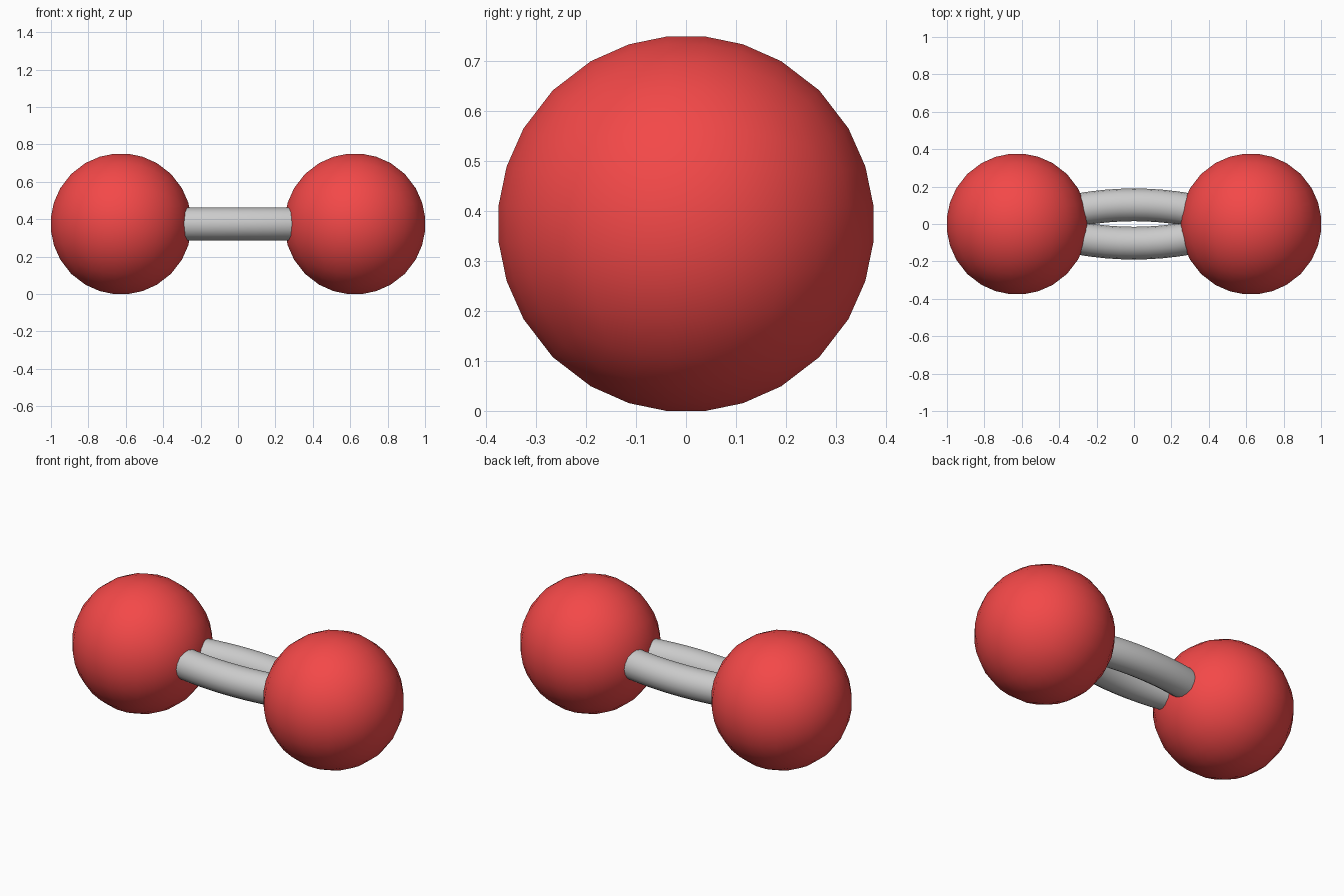
import bpy, bmesh
from math import sqrt

if "Cube" in bpy.data.objects:
    bpy.data.objects.remove(bpy.data.objects["Cube"])

R = 0.3788          # sphere radius (facet extents come to 0.375)
CX, CZ = 0.625, 0.375

red = bpy.data.materials.new("red")
red.diffuse_color = (0.9, 0.065, 0.065, 1)
red.use_nodes = True
red.node_tree.nodes["Principled BSDF"].inputs["Base Color"].default_value = red.diffuse_color


def smooth(obj):
    bpy.ops.object.select_all(action='DESELECT')
    obj.select_set(True)
    bpy.context.view_layer.objects.active = obj
    bpy.ops.object.shade_smooth_by_angle()


# Round atom: a cube of 7 x 7 quads per side, inflated to a sphere
def atom(name, x):
    bm = bmesh.new()
    bmesh.ops.create_cube(bm, size=2)
    bmesh.ops.subdivide_edges(bm, edges=bm.edges[:], cuts=6, use_grid_fill=True)
    for v in bm.verts:
        a, b, c = (k * k for k in v.co)
        v.co.x *= R * sqrt(1 - b / 2 - c / 2 + b * c / 3)
        v.co.y *= R * sqrt(1 - a / 2 - c / 2 + a * c / 3)
        v.co.z *= R * sqrt(1 - a / 2 - b / 2 + a * b / 3)
    me = bpy.data.meshes.new(name)
    bm.to_mesh(me)
    bm.free()
    me.materials.append(red)
    obj = bpy.data.objects.new(name, me)
    obj.location = (x, 0, CZ)
    bpy.context.collection.objects.link(obj)
    smooth(obj)


# Bowed tube joining the two atoms
def bond(name, side):
    cu = bpy.data.curves.new(name, 'CURVE')
    cu.dimensions = '3D'
    cu.bevel_depth = 0.0875
    cu.bevel_resolution = 6
    cu.use_fill_caps = True
    n = 12
    sp = cu.splines.new('POLY')
    sp.points.add(n)
    for i, p in enumerate(sp.points):
        x = -0.45 + 0.9 * i / n
        p.co = (x, side * (0.1025 - 0.3 * x * x), CZ, 1)
    obj = bpy.data.objects.new(name, cu)
    bpy.context.collection.objects.link(obj)
    bpy.ops.object.select_all(action='DESELECT')
    obj.select_set(True)
    bpy.context.view_layer.objects.active = obj
    bpy.ops.object.convert(target='MESH')
    smooth(bpy.context.view_layer.objects.active)


atom("left_atom", -CX)
atom("right_atom", CX)
bond("front_bond", -1)
bond("back_bond", 1)
